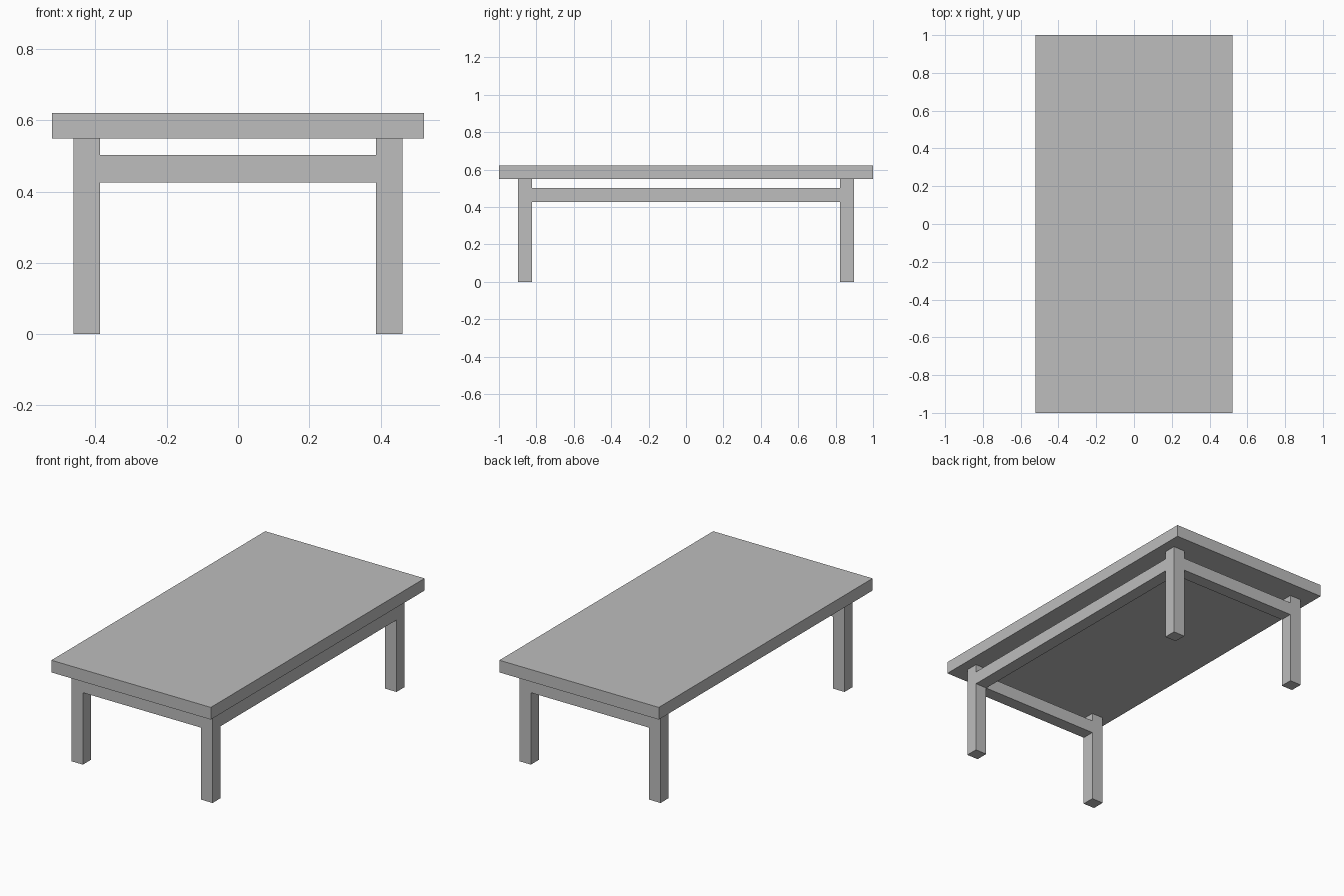
import bpy

old = bpy.data.objects.get("Cube")
if old:
    bpy.data.objects.remove(old, do_unlink=True)

grey = bpy.data.materials.new("plain grey")
grey.use_nodes = True
colour = (0.51, 0.51, 0.51, 1)
grey.diffuse_color = colour
grey.node_tree.nodes["Principled BSDF"].inputs["Base Color"].default_value = colour


def box(name, low, high):
    """Flat-sided block between two opposite corners."""
    centre = [(a + b) / 2 for a, b in zip(low, high)]
    bpy.ops.mesh.primitive_cube_add(size=1, location=centre)
    ob = bpy.context.object
    ob.name = name
    ob.scale = [b - a for a, b in zip(low, high)]
    bpy.ops.object.transform_apply(location=False, rotation=False, scale=True)
    ob.data.materials.append(grey)
    return ob


TOP_X, TOP_Y = 0.522, 1.0          # half size of the table top
LEG_X, LEG_Y = 0.462, 0.898        # outer faces of the legs
LEG = 0.075                        # leg and rail thickness
UNDER, TOP = 0.549, 0.621          # table top heights
RAIL_LOW, RAIL_HIGH = 0.426, 0.502
IN_X, IN_Y = LEG_X - LEG, LEG_Y - LEG

# Table top
box("table_top", (-TOP_X, -TOP_Y, UNDER), (TOP_X, TOP_Y, TOP))

# Legs, and the end rails flush between them
for end, sy in (("front", -1), ("back", 1)):
    y0, y1 = sorted((sy * IN_Y, sy * LEG_Y))
    for side, sx in (("right", -1), ("left", 1)):
        x0, x1 = sorted((sx * IN_X, sx * LEG_X))
        box(f"{end}_{side}_leg", (x0, y0, 0), (x1, y1, UNDER))
    box(f"{end}_rail", (-IN_X, y0, RAIL_LOW), (IN_X, y1, RAIL_HIGH))

# Single long rail, on the left side only
box("left_rail", (IN_X, -IN_Y, RAIL_LOW), (LEG_X, IN_Y, RAIL_HIGH))
